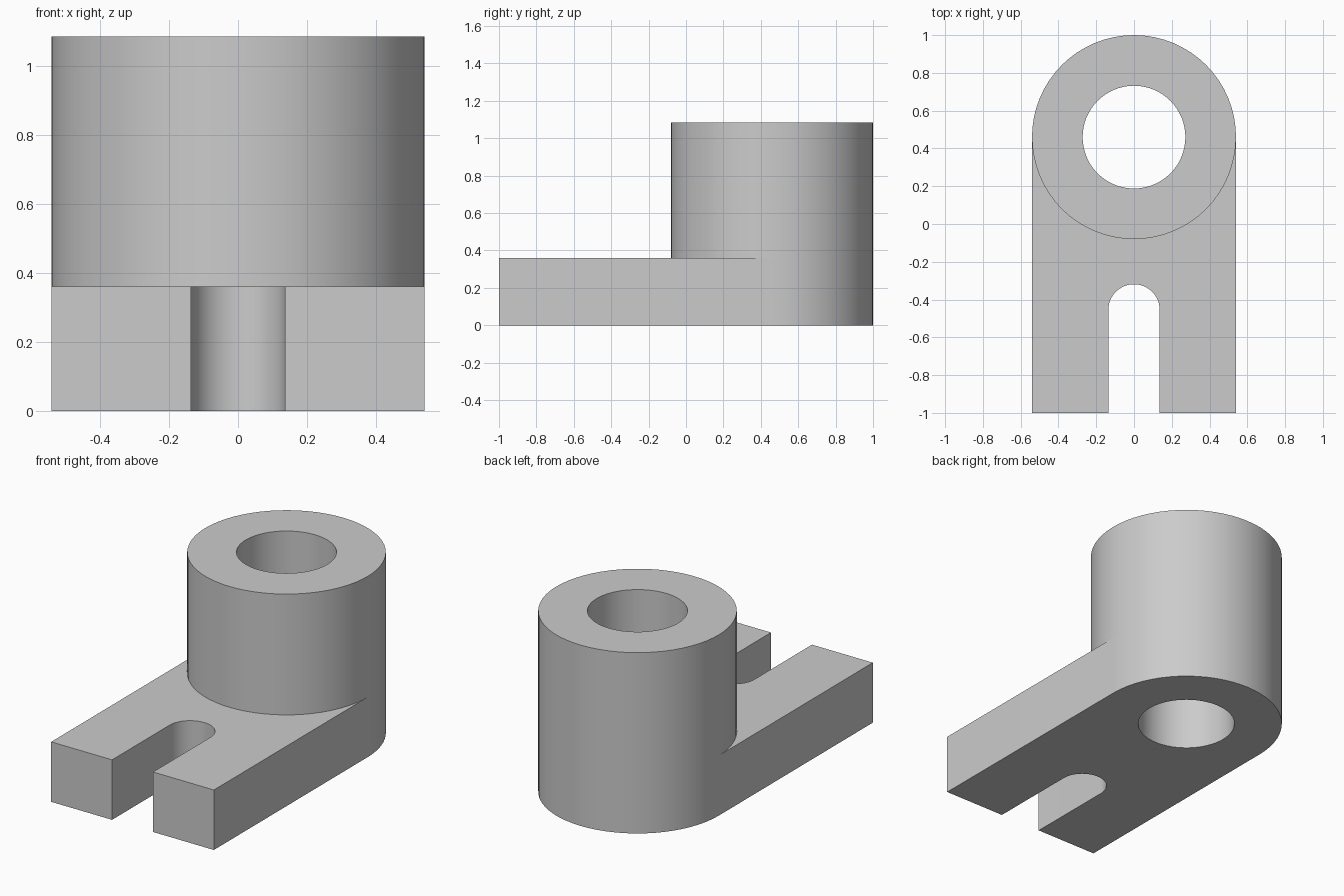
import bpy, bmesh
from math import cos, sin, pi

cube = bpy.data.objects.get("Cube")
if cube:
    bpy.data.objects.remove(cube, do_unlink=True)

R, BORE, SLOT = 0.54, 0.272, 0.136
BOSS_Y, SLOT_Y = 0.46, -0.455
PLATE_Z, TOP_Z = 0.36, 1.085
SEGMENTS = 64

grey = bpy.data.materials.new("plain grey")
grey.use_nodes = True
colour = (0.6, 0.6, 0.6, 1)
grey.diffuse_color = colour
grey.node_tree.nodes["Principled BSDF"].inputs["Base Color"].default_value = colour


def arc(r, cy, start, end, steps):
    angles = [start + (end - start) * i / steps for i in range(steps + 1)]
    return [(r * cos(a), cy + r * sin(a)) for a in angles]


def circle(r):
    return arc(r, BOSS_Y, 0, 2 * pi, SEGMENTS)[:-1]


def prism(name, loops, z0, z1):
    """Extrude an outer loop, with any hole loops, from z0 to z1."""
    bm = bmesh.new()
    edges = []
    for loop in loops:
        verts = [bm.verts.new((x, y, z0)) for x, y in loop]
        edges += [bm.edges.new((v, verts[i - 1])) for i, v in enumerate(verts)]
    bmesh.ops.triangle_fill(bm, edges=edges, use_beauty=True, normal=(0, 0, 1))
    result = bmesh.ops.extrude_face_region(bm, geom=bm.faces[:], use_keep_orig=True)
    moved = [g for g in result["geom"] if isinstance(g, bmesh.types.BMVert)]
    bmesh.ops.translate(bm, verts=moved, vec=(0, 0, z1 - z0))
    bmesh.ops.recalc_face_normals(bm, faces=bm.faces[:])
    mesh = bpy.data.meshes.new(name)
    bm.to_mesh(mesh)
    bm.free()
    mesh.materials.append(grey)
    obj = bpy.data.objects.new(name, mesh)
    bpy.context.collection.objects.link(obj)
    bpy.ops.object.select_all(action="DESELECT")
    obj.select_set(True)
    bpy.context.view_layer.objects.active = obj
    bpy.ops.object.shade_smooth_by_angle(angle=pi / 6)
    return obj


# Base plate: rounded back, open slot at the front, bore through it
outline = arc(R, BOSS_Y, 0, pi, SEGMENTS // 2)
outline += [(-R, -1), (-SLOT, -1)]
outline += arc(SLOT, SLOT_Y, pi, 0, SEGMENTS // 2)
outline += [(SLOT, -1), (R, -1)]
prism("base_plate", [outline, circle(BORE)], 0, PLATE_Z)

# Hollow boss standing on the rounded end
prism("boss", [circle(R), circle(BORE)], PLATE_Z, TOP_Z)
